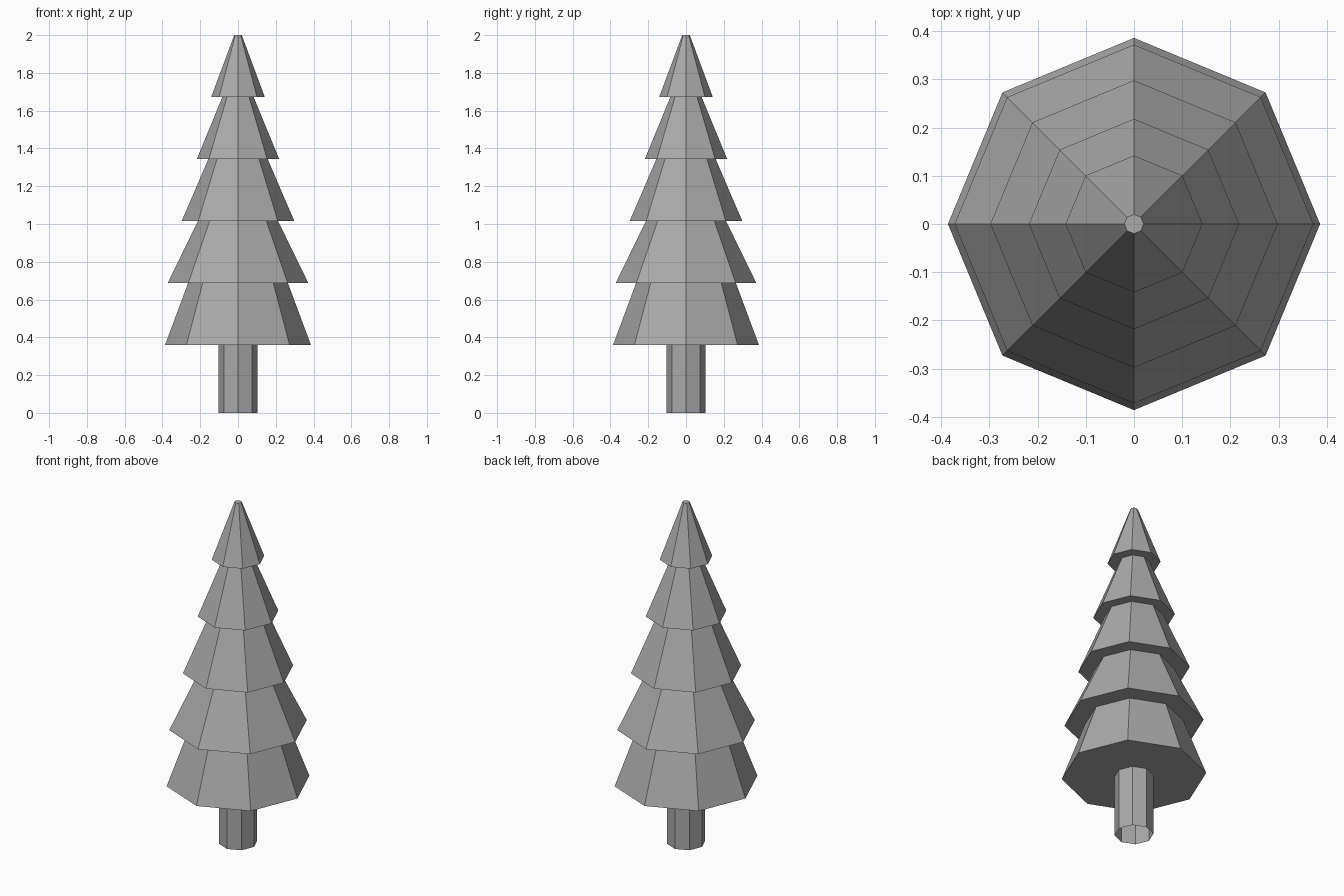
import bpy, bmesh, math

SIDES = 8

cube = bpy.data.objects.get("Cube")
if cube:
    bpy.data.objects.remove(cube, do_unlink=True)

# One plain grey for the whole tree
GREY = (0.4, 0.4, 0.4, 1.0)
grey = bpy.data.materials.new("plain grey")
grey.use_nodes = True
grey.diffuse_color = GREY
grey.node_tree.nodes["Principled BSDF"].inputs["Base Color"].default_value = GREY


def lathe(name, profile, cap_bottom, cap_top):
    """Flat-faced solid from (radius, height) rings, bottom to top."""
    bm = bmesh.new()
    rings = []
    for r, z in profile:
        angles = [math.tau * i / SIDES for i in range(SIDES)]
        rings.append([bm.verts.new((r * math.cos(a), r * math.sin(a), z)) for a in angles])
    for low, high in zip(rings, rings[1:]):
        for i in range(SIDES):
            j = (i + 1) % SIDES
            bm.faces.new((low[i], low[j], high[j], high[i]))
    if cap_bottom:
        bm.faces.new(rings[0][::-1])
    if cap_top:
        bm.faces.new(rings[-1])
    mesh = bpy.data.meshes.new(name)
    bm.to_mesh(mesh)
    bm.free()
    mesh.materials.append(grey)
    obj = bpy.data.objects.new(name, mesh)
    bpy.context.collection.objects.link(obj)
    return obj


# Trunk, an open tube underneath
lathe("trunk", [(0.104, 0.0), (0.104, 0.36)], False, False)

# Foliage, five stacked skirts: (bottom radius, top radius)
tiers = [(0.386, 0.264), (0.372, 0.212), (0.298, 0.157), (0.218, 0.083), (0.142, 0.02)]
base, step = 0.36, 0.328
profile = []
for i, (bottom, top) in enumerate(tiers):
    profile += [(bottom, base + i * step), (top, base + (i + 1) * step)]
lathe("foliage", profile, True, True)
